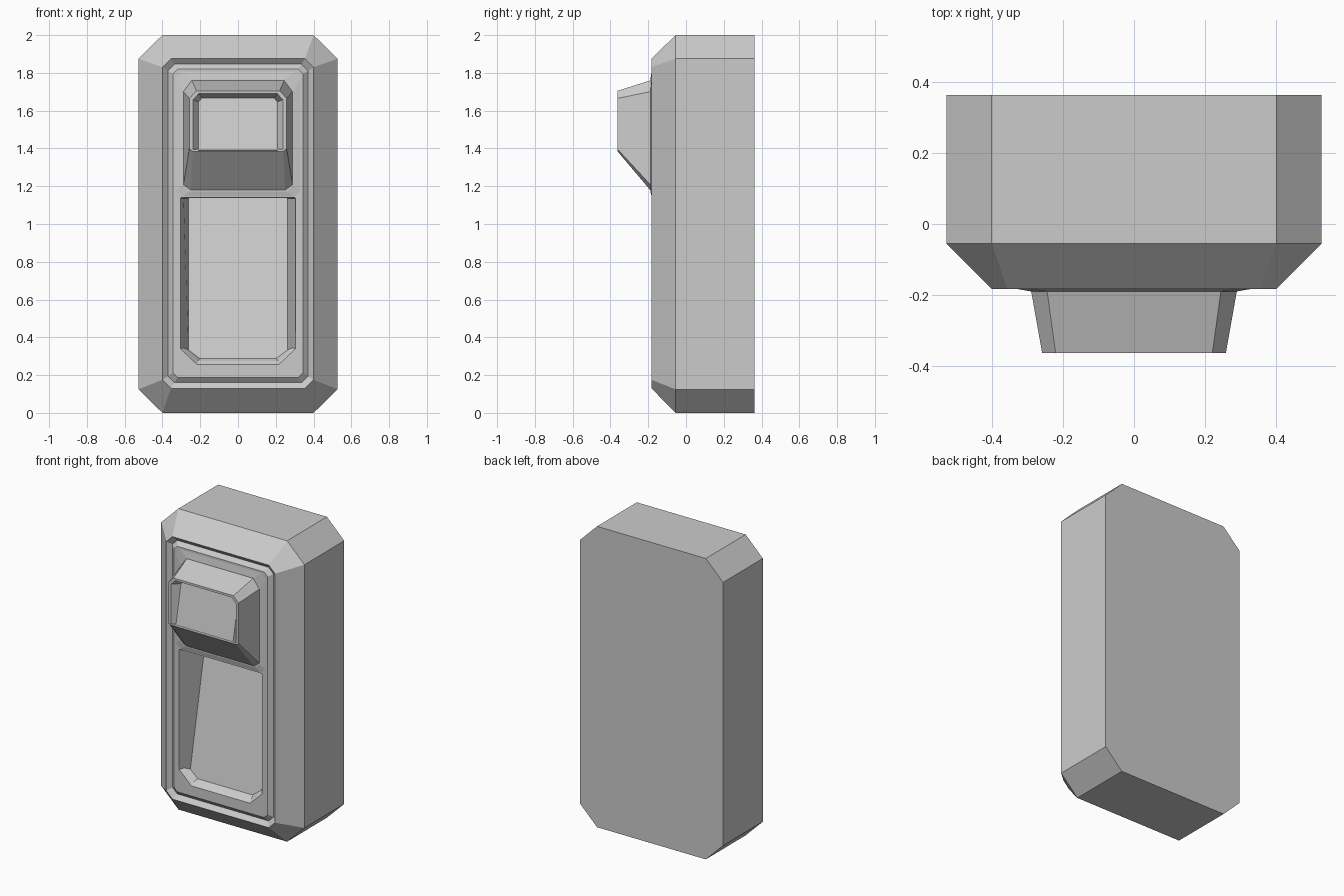
import bpy, bmesh

if "Cube" in bpy.data.objects:
    bpy.data.objects.remove(bpy.data.objects["Cube"])


def ring(hx, z0, z1, cb, ct, y0, y1=None):
    """Chamfered rectangle in XZ; y runs from y0 at the bottom to y1 at the top.
    cb / ct are (x, z) chamfer sizes of the bottom and top corners."""
    y1 = y0 if y1 is None else y1
    half = [(hx - cb[0], z0), (hx, z0 + cb[1]), (hx, z1 - ct[1]), (hx - ct[0], z1)]
    pts = half + [(-x, z) for x, z in reversed(half)]
    return [(x, y0 + (y1 - y0) * (z - z0) / (z1 - z0), z) for x, z in pts]


def loft(name, rings, cap_start=True, cap_end=True):
    """Skin a sequence of rings into one flat-shaded object."""
    bm = bmesh.new()
    loops = [[bm.verts.new(p) for p in r] for r in rings]
    for a, b in zip(loops, loops[1:]):
        n = len(a)
        for i in range(n):
            j = (i + 1) % n
            bm.faces.new((a[i], a[j], b[j], b[i]))
    if cap_start:
        bm.faces.new(list(reversed(loops[0])))
    if cap_end:
        bm.faces.new(loops[-1])
    bmesh.ops.recalc_face_normals(bm, faces=bm.faces)
    me = bpy.data.meshes.new(name)
    bm.to_mesh(me)
    bm.free()
    ob = bpy.data.objects.new(name, me)
    bpy.context.collection.objects.link(ob)
    return ob


BIG, MID, SMALL = (0.127, 0.125), (0.045, 0.045), (0.035, 0.035)
TINY = (0.004, 0.004)

# Housing: block, bevelled front, V groove, front panel and sloping lower recess
loft("housing", [
    ring(0.527, 0.0, 2.0, BIG, BIG, 0.363),
    ring(0.527, 0.0, 2.0, BIG, BIG, -0.055),
    ring(0.400, 0.13, 1.875, MID, MID, -0.183),
    ring(0.371, 0.16, 1.846, SMALL, SMALL, -0.158),
    ring(0.345, 0.188, 1.82, (0.025, 0.025), (0.025, 0.025), -0.182),
    ring(0.305, 0.255, 1.14, (0.09, 0.085), TINY, -0.182),
    ring(0.288, 0.275, 1.139, (0.075, 0.07), TINY, -0.160, -0.110),
    ring(0.262, 0.288, 1.138, (0.06, 0.045), TINY, -0.135, 0.035),
])

# Shallow flared foot joining the hood to the panel
loft("hood_foot", [
    ring(0.337, 1.142, 1.812, (0.035, 0.03), (0.03, 0.03), -0.181),
    ring(0.292, 1.172, 1.764, (0.035, 0.03), (0.045, 0.06), -0.189),
], cap_start=False)

# Hood: tapered box with a thin rim and a sloping face set inside it
loft("hood", [
    ring(0.290, 1.172, 1.762, (0.04, 0.03), (0.045, 0.06), -0.183),
    ring(0.258, 1.385, 1.705, (0.018, 0.012), (0.038, 0.04), -0.363),
    ring(0.238, 1.388, 1.690, (0.008, 0.006), (0.03, 0.032), -0.363),
    ring(0.210, 1.391, 1.666, (0.006, 0.005), (0.018, 0.02), -0.352, -0.295),
], cap_start=False)
